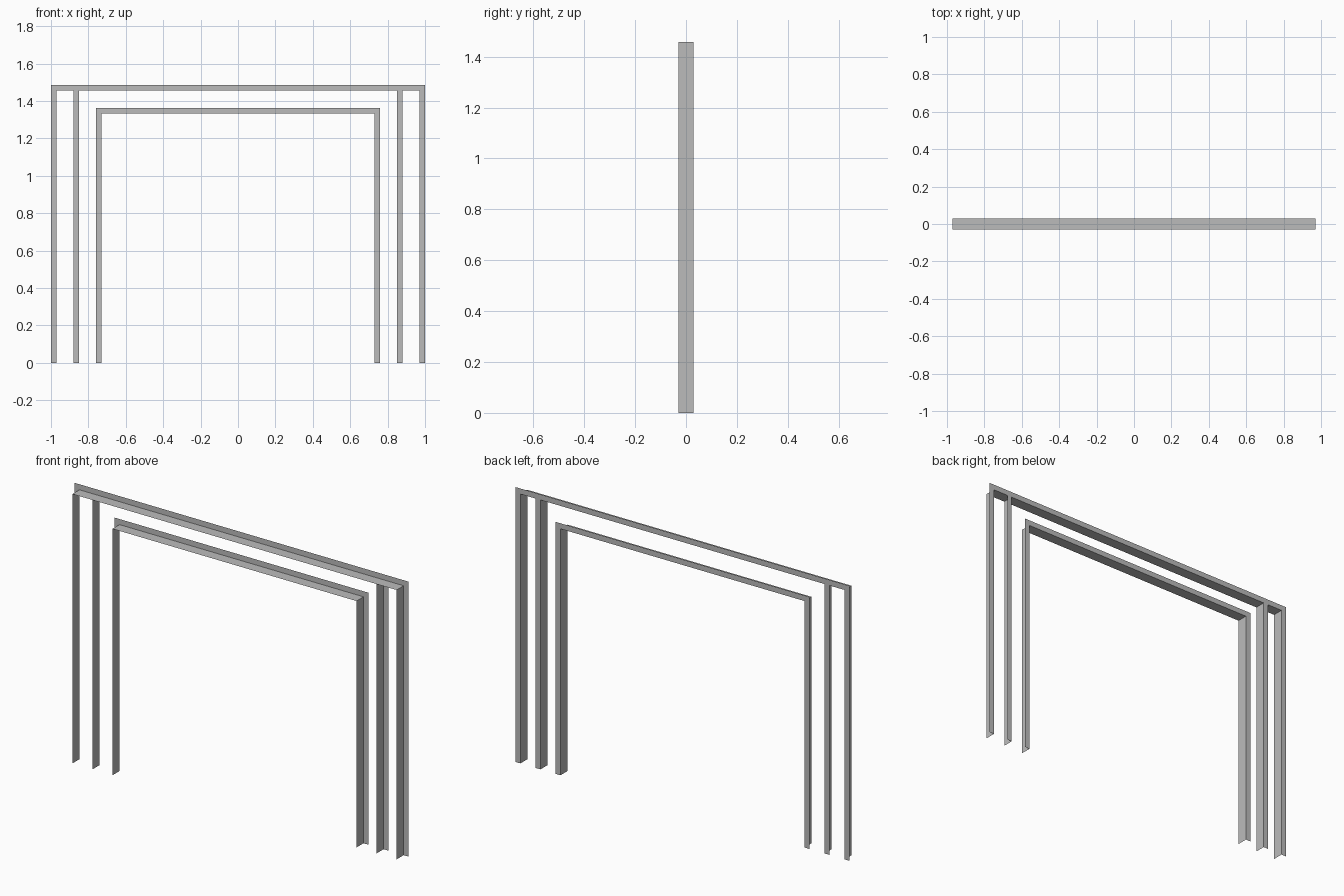
import bpy
import bmesh

cube = bpy.data.objects.get("Cube")
if cube:
    bpy.data.objects.remove(cube, do_unlink=True)

FLANGE = 0.03   # width of the back flange
HALF = 0.03     # half depth of the web

grey = bpy.data.materials.new("plain_grey")
grey.use_nodes = True
colour = (0.5, 0.5, 0.5, 1)
grey.diffuse_color = colour
grey.node_tree.nodes["Principled BSDF"].inputs["Base Color"].default_value = colour


def angle_strip(name, inner, outer):
    """Thin L-section sheet: web along the inner path, flange out to the outer path."""
    bm = bmesh.new()
    rows = [(bm.verts.new((xi, -HALF, zi)),
             bm.verts.new((xi, HALF, zi)),
             bm.verts.new((xo, HALF, zo)))
            for (xi, zi), (xo, zo) in zip(inner, outer)]
    for a, b in zip(rows, rows[1:]):
        for k in range(2):
            bm.faces.new((a[k], a[k + 1], b[k + 1], b[k]))
    mesh = bpy.data.meshes.new(name)
    bm.to_mesh(mesh)
    bm.free()
    mesh.materials.append(grey)
    obj = bpy.data.objects.new(name, mesh)
    bpy.context.collection.objects.link(obj)
    return obj


def arch(w, h):
    return [(-w, 0), (-w, h), (w, h), (w, 0)]


# Outer and inner door-shaped frames with mitred corners
for name, w, h in (("outer_frame", 0.97, 1.457), ("inner_frame", 0.73, 1.333)):
    angle_strip(name, arch(w, h), arch(w + FLANGE, h + FLANGE))

# Intermediate posts reaching up to the outer beam
for side, s in (("left", 1), ("right", -1)):
    x = 0.85
    angle_strip(side + "_middle_post",
                [(s * x, 0), (s * x, 1.457)],
                [(s * (x + FLANGE), 0), (s * (x + FLANGE), 1.457)])
